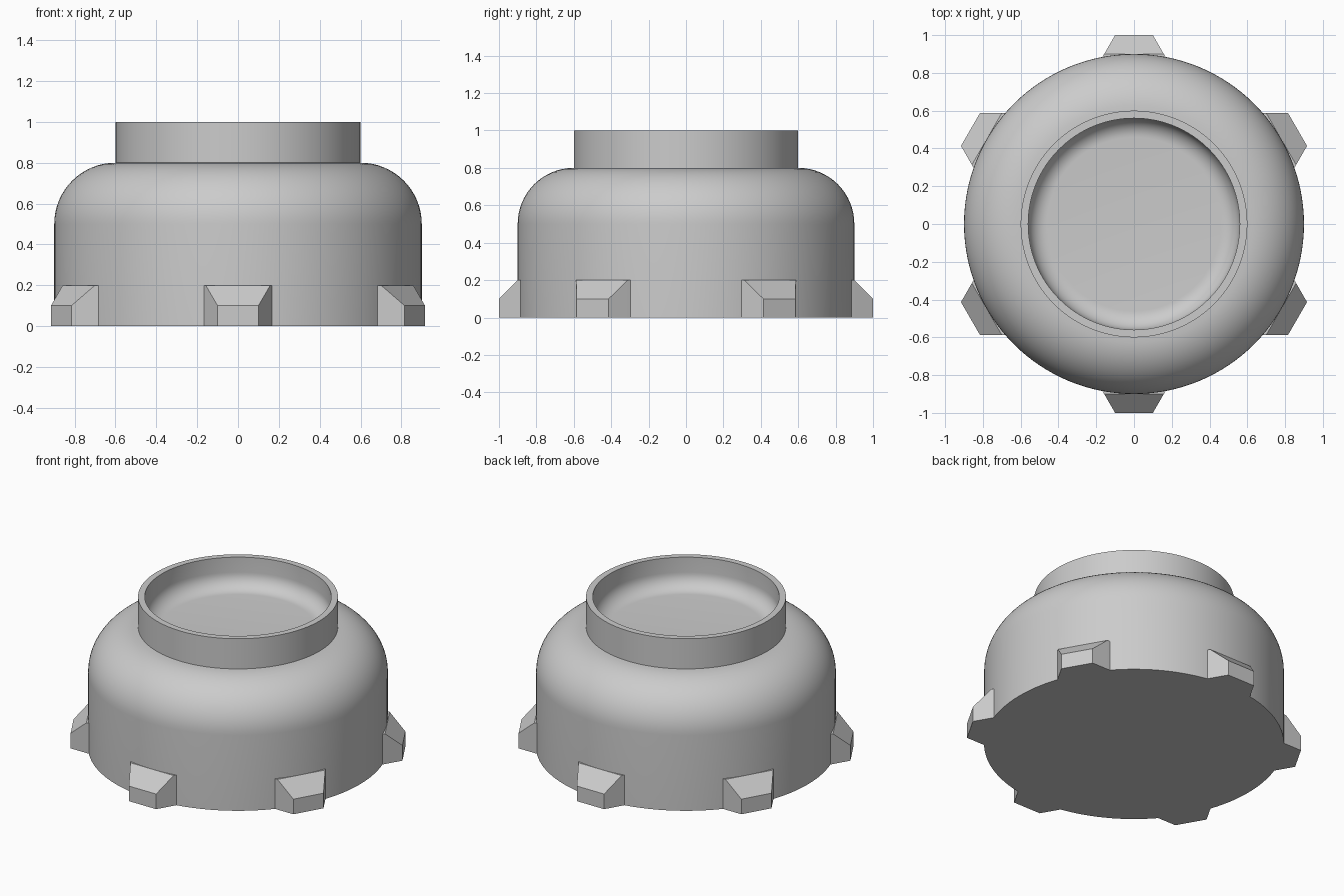
import bpy, bmesh, math
from mathutils import Matrix

cube = bpy.data.objects.get("Cube")
if cube:
    bpy.data.objects.remove(cube, do_unlink=True)

GREY = (0.6, 0.6, 0.6, 1.0)
mat = bpy.data.materials.new("plain grey")
mat.use_nodes = True
mat.diffuse_color = GREY
mat.node_tree.nodes["Principled BSDF"].inputs["Base Color"].default_value = GREY


def add_object(name, bm):
    bmesh.ops.recalc_face_normals(bm, faces=bm.faces)
    mesh = bpy.data.meshes.new(name)
    bm.to_mesh(mesh)
    bm.free()
    mesh.materials.append(mat)
    obj = bpy.data.objects.new(name, mesh)
    bpy.context.collection.objects.link(obj)
    return obj


def arc(cx, cz, radius, start, end, steps):
    angles = [math.radians(start + (end - start) * i / steps) for i in range(steps + 1)]
    return [(cx + radius * math.cos(a), cz + radius * math.sin(a)) for a in angles]


def lathe(name, profile, sides=128):
    bm = bmesh.new()
    verts = [bm.verts.new((r, 0, z)) for r, z in profile]
    edges = [bm.edges.new(pair) for pair in zip(verts, verts[1:])]
    bmesh.ops.spin(bm, geom=verts + edges, cent=(0, 0, 0), axis=(0, 0, 1),
                   angle=math.tau, steps=sides, use_duplicate=False)
    bmesh.ops.remove_doubles(bm, verts=bm.verts, dist=1e-4)
    obj = add_object(name, bm)
    bpy.ops.object.select_all(action='DESELECT')
    obj.select_set(True)
    bpy.context.view_layer.objects.active = obj
    bpy.ops.object.shade_smooth_by_angle(angle=math.radians(30))
    return obj


# Cap: rounded shoulder, raised collar and a dished recess
profile = [(0, 0), (0.9, 0)]
profile += arc(0.6, 0.5, 0.3, 0, 90, 16)
profile += [(0.6, 1.0), (0.56, 1.0)]
profile += arc(0.46, 0.9, 0.1, 0, -90, 10)
profile += [(0, 0.8)]
lathe("cap_body", profile)

# Grip lugs: tapered blocks with a sloped top, evenly spaced round the base
SECTIONS = [(0.8, 0.215, 0.2), (0.9, 0.158, 0.2), (1.0, 0.1, 0.1)]
for i in range(6):
    bm = bmesh.new()
    rings = []
    for dist, half, top in SECTIONS:
        corners = [(-half, 0), (half, 0), (half, top), (-half, top)]
        rings.append([bm.verts.new((dist, y, z)) for y, z in corners])
    for a, b in zip(rings, rings[1:]):
        for k in range(4):
            n = (k + 1) % 4
            bm.faces.new((a[k], a[n], b[n], b[k]))
    bm.faces.new(rings[0])
    bm.faces.new(rings[-1])
    turn = Matrix.Rotation(math.radians(30 + 60 * i), 4, 'Z')
    bmesh.ops.transform(bm, matrix=turn, verts=bm.verts)
    add_object(f"grip_lug_{i + 1}", bm)
